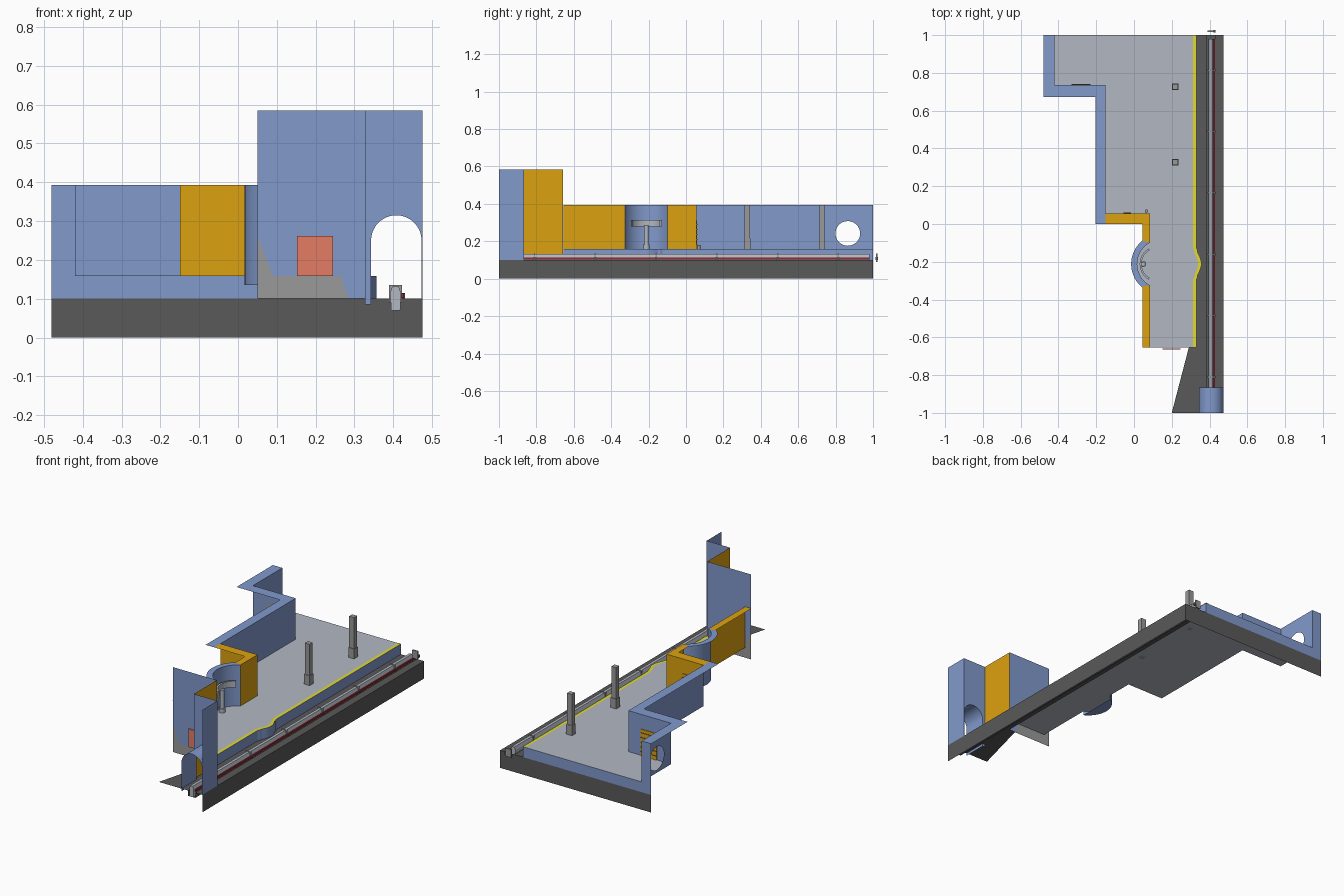
import bpy, bmesh
from math import sin, cos, pi, radians, asin

if "Cube" in bpy.data.objects:
    bpy.data.objects.remove(bpy.data.objects["Cube"])

def material(name, rgb):
    m = bpy.data.materials.new(name)
    m.diffuse_color = (*rgb, 1)
    m.use_nodes = True
    m.node_tree.nodes["Principled BSDF"].inputs["Base Color"].default_value = m.diffuse_color
    return m

BLUE = material("blue", (0.22, 0.32, 0.60))
ORANGE = material("orange", (0.72, 0.36, 0.005))
DARK = material("dark_grey", (0.10, 0.10, 0.10))
PALE = material("pale_grey", (0.45, 0.48, 0.54))
GREY = material("mid_grey", (0.32, 0.32, 0.32))
YELLOW = material("yellow", (0.75, 0.70, 0.03))
RED = material("red", (0.78, 0.20, 0.13))
MAROON = material("maroon", (0.35, 0.02, 0.03))

def mesh(name, polys, mat, smooth=False):
    """One object from a list of polygons."""
    bm = bmesh.new()
    for p in polys:
        bm.faces.new([bm.verts.new(v) for v in p])
    bmesh.ops.remove_doubles(bm, verts=bm.verts, dist=1e-5)
    me = bpy.data.meshes.new(name)
    bm.to_mesh(me)
    bm.free()
    ob = bpy.data.objects.new(name, me)
    bpy.context.collection.objects.link(ob)
    me.materials.append(mat)
    if smooth:
        for f in me.polygons:
            f.use_smooth = True
    return ob

def flat(name, pts, z, mat):
    return mesh(name, [[(x, y, z) for x, y in pts]], mat)

def front(name, pts, y, mat):
    return mesh(name, [[(x, y, z) for x, z in pts]], mat)

def ribbon(name, path, z0, z1, mat, smooth=False):
    return mesh(name, [[(*a, z0), (*b, z0), (*b, z1), (*a, z1)]
                       for a, b in zip(path, path[1:])], mat, smooth)

def strip(name, inner, outer, z, mat):
    return mesh(name, [[(*inner[i], z), (*inner[i+1], z), (*outer[i+1], z), (*outer[i], z)]
                       for i in range(len(inner) - 1)], mat)

def box(name, x0, x1, y0, y1, z0, z1, mat):
    bpy.ops.mesh.primitive_cube_add(size=1, location=((x0+x1)/2, (y0+y1)/2, (z0+z1)/2))
    ob = bpy.context.object
    ob.name = name
    ob.scale = (x1-x0, y1-y0, z1-z0)
    ob.data.materials.append(mat)
    return ob

def cylinder(name, x, y, z0, z1, r, mat):
    bpy.ops.mesh.primitive_cylinder_add(vertices=20, radius=r, depth=z1-z0, location=(x, y, (z0+z1)/2))
    ob = bpy.context.object
    ob.name = name
    ob.data.materials.append(mat)
    bpy.ops.object.shade_smooth_by_angle()

def arc(cx, cy, r, a0, a1, n=20):
    return [(cx + r*cos(a0 + (a1-a0)*i/n), cy + r*sin(a0 + (a1-a0)*i/n)) for i in range(n+1)]

P, T, G, H = 0.159, 0.393, 0.10, 0.585   # platform, low wall top, ground, tall wall top

# plan outlines: alcove on the wall side, rounded bulge on the track side
half = asin(0.113 / 0.128)
alcove = arc(0.145, -0.212, 0.128, pi - half, pi + half)
half_out = asin(0.125 / 0.160)
alcove_out = arc(0.145, -0.212, 0.160, pi - half_out, pi + half_out)
hb = radians(62)
bulge = arc(0.315, -0.21, 0.042, -hb, hb, 12)
edge = [(0.33, -0.655), (0.33, -0.295), (0.337, -0.28)] + \
       [(0.337 + 0.02*sin(pi*i/10), -0.27 + 0.12*i/10) for i in range(11)] + \
       [(0.337, -0.14), (0.33, -0.125), (0.33, 1)]
back_walls = [(-0.42, 1), (-0.42, 0.735), (-0.15, 0.735), (-0.15, 0.055)]
booth = [(-0.15, 0.055), (0.085, 0.055), alcove[0]]

# platform
flat("platform_top", edge + back_walls + booth[1:] + alcove[1:] + [(0.085, -0.655)], P, PALE)
ribbon("platform_edge", edge, G, P, BLUE)
strip("safety_line", [(x - 0.018, y) for x, y in edge], edge, P + 0.002, YELLOW)

# low blue walls with a round window in the end wall
hy, hz, hr = 0.865, 0.242, 0.066
half_polys = []
for s, z in ((1, T), (-1, P)):
    ring = [(-0.42, hy + hr*cos(pi*i/16), hz + s*hr*sin(pi*i/16)) for i in range(17)]
    half_polys.append([(-0.42, 1, hz)] + ring + [(-0.42, 0.735, hz), (-0.42, 0.735, z), (-0.42, 1, z)])
mesh("window_wall", half_polys, BLUE)
ribbon("stepped_wall", back_walls[1:], P, T, BLUE)
strip("stepped_wall_cap", back_walls[:3] + [(-0.15, 0)],
      [(-0.48, 1), (-0.48, 0.672), (-0.205, 0.672), (-0.205, 0)], T, BLUE)
front("end_panel", [(-0.48, G), (0.33, G), (0.33, P), (-0.42, P), (-0.42, T), (-0.48, T)], 1, BLUE)

# orange booth walls
ribbon("corner_wall", booth, P, T, ORANGE)
flat("corner_wall_cap", [(-0.15, 0), (-0.15, 0.055), (0.085, 0.055), alcove[0], (0.045, -0.09), (0.045, 0)], T, ORANGE)
long_wall = [alcove[-1], (0.085, -0.655)]
ribbon("long_wall", long_wall, P, T, ORANGE)
strip("long_wall_cap", long_wall, [(0.045, -0.33), (0.045, -0.655)], T, ORANGE)

# round alcove with curved shelf on a post
ribbon("alcove_wall", alcove, 0.135, T, BLUE, True)
strip("alcove_cap", alcove, alcove_out, T, BLUE)
flat("alcove_underside", alcove, 0.135, BLUE)
sh_in, sh_out = (arc(0.125, -0.212, r, pi - 1.05, pi + 1.05, 14) for r in (0.085, 0.095))
ribbon("shelf_front", sh_in, 0.28, 0.315, PALE)
ribbon("shelf_back", sh_out, 0.28, 0.315, PALE)
strip("shelf_top", sh_in, sh_out, 0.315, PALE)
strip("shelf_bottom", sh_in, sh_out, 0.28, PALE)
cylinder("shelf_post", 0.048, -0.212, P, 0.285, 0.012, PALE)
cylinder("shelf_post_foot", 0.048, -0.212, P, 0.182, 0.017, PALE)
cylinder("bin", 0.066, 0.068, P, 0.18, 0.009, GREY)

# slatted shutters on the walls that face the back
for x0, x1, y in ((-0.33, -0.23, 0.735), (-0.055, -0.015, 0.055)):
    box("shutter", x0, x1, y, y + 0.004, P, 0.31, ORANGE)
    for i in range(5):
        box("shutter_slat", x0, x1, y + 0.004, y + 0.006, 0.18 + i*0.027, 0.184 + i*0.027, DARK)

# columns with base blocks
for y in (0.327, 0.727):
    box("column", 0.203, 0.233, y - 0.014, y + 0.014, P, T, GREY)
    box("column_base", 0.2, 0.236, y - 0.017, y + 0.017, P, 0.215, GREY)

# ground skirts and track bed with a shallow channel
ribbon("base_skirt", [(0.475, -1), (0.475, 1), (-0.48, 1)], 0, G, DARK)
bed = [(0.33, G), (0.385, G), (0.385, 0.07), (0.43, 0.07), (0.43, G), (0.475, G)]
mesh("track_bed", [[(a[0], -1, a[1]), (b[0], -1, b[1]), (b[0], 1, b[1]), (a[0], 1, a[1])]
                   for a, b in zip(bed, bed[1:])], DARK)
flat("tunnel_ground", [(0.2, -1), (0.33, -1), (0.33, -0.655), (0.29, -0.655)], G, DARK)

# rail beam: tapered profile run along the track
prof = [(0.395, 0.07), (0.418, 0.07), (0.42, 0.115), (0.414, 0.132), (0.398, 0.132), (0.392, 0.115)]
Y0, Y1 = -1, 0.98
loop = prof + prof[:1]
mesh("rail", [[(a[0], Y0, a[1]), (b[0], Y0, b[1]), (b[0], Y1, b[1]), (a[0], Y1, a[1])]
              for a, b in zip(loop, loop[1:])]
     + [[(x, y, z) for x, z in prof] for y in (Y0, Y1)], PALE)
box("power_line", 0.421, 0.428, -0.99, 0.98, 0.102, 0.113, MAROON)
for i in range(7):
    y = -0.81 + i*0.325 - (0.12 if i == 6 else 0)
    box("rail_joint", 0.389, 0.423, y - 0.004, y + 0.004, 0.09, 0.135, GREY)
    box("line_clip", 0.42, 0.431, y - 0.006, y + 0.006, 0.1, 0.115, DARK)

# tunnel: arched wall, vault and side panel
arch = arc(0.408, 0.25, 0.065, 0, pi, 24)
front("arch_wall", [(0.475, G), (0.475, H), (0.327, H), (0.327, 0.085), (0.343, 0.085)]
      + arch[::-1] + [(0.473, G)], -0.865, BLUE)
vault = [(0.473, G)] + arch + [(0.343, 0.085)]
mesh("tunnel_vault", [[(a[0], -1, a[1]), (b[0], -1, b[1]), (b[0], -0.865, b[1]), (a[0], -0.865, a[1])]
                      for a, b in zip(vault, vault[1:])], BLUE, True)
ribbon("tunnel_side_panel", [(0.475, -1), (0.475, -0.865)], G, H, BLUE)
ribbon("tunnel_return_wall", [(0.327, -0.865), (0.327, -0.658)], G, H, ORANGE)

# tall end wall with grey lower patch and red door
patch = [(0.05, 0.262), (0.09, P), (0.265, P), (0.285, G)]
front("tall_end_wall", patch + [(0.327, G), (0.327, H), (0.05, H)], -0.658, BLUE)
front("end_wall_patch", patch + [(0.05, G)], -0.658, GREY)
box("red_door", 0.152, 0.245, -0.665, -0.659, P, 0.262, RED)
